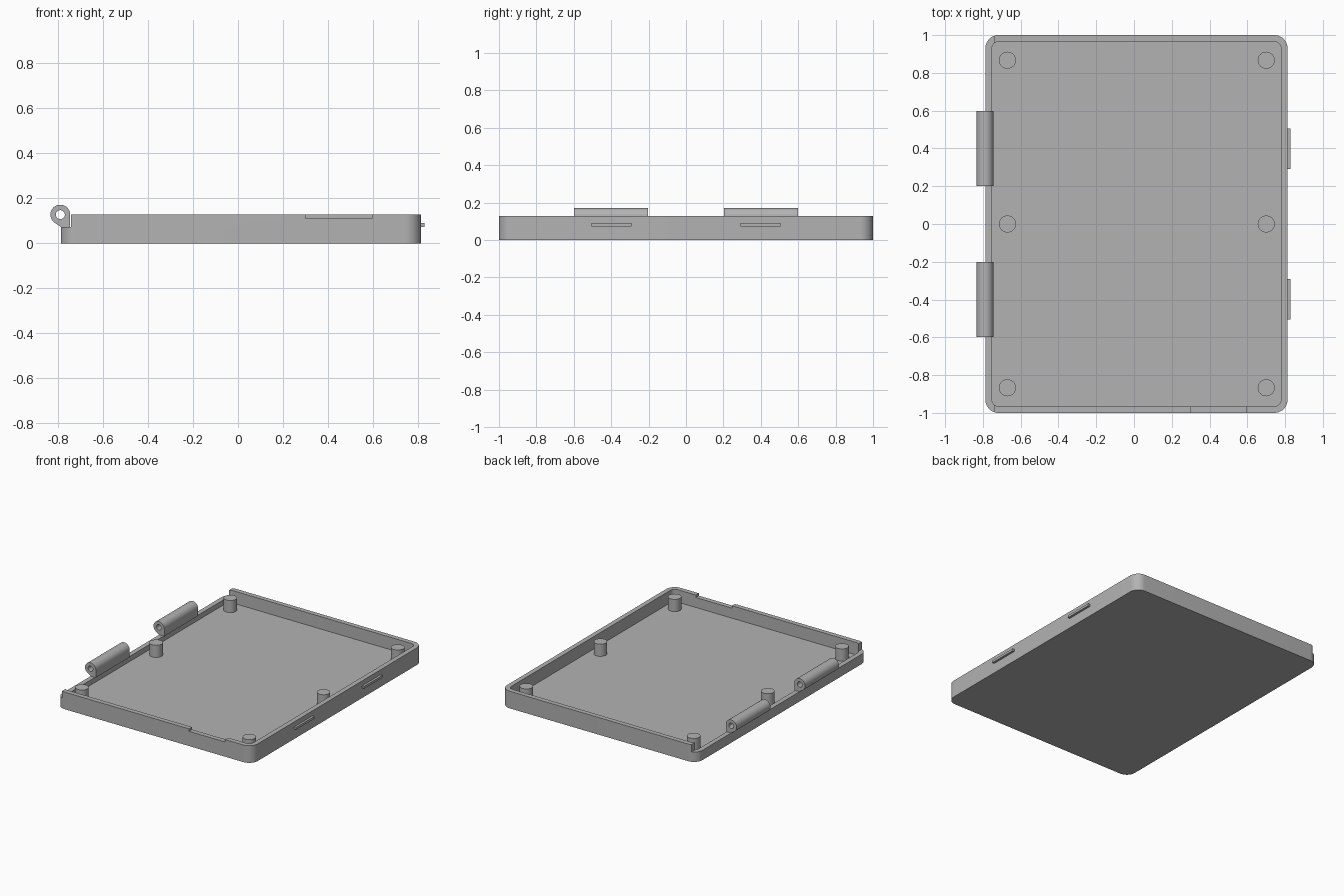
import bpy
import bmesh
from math import cos, sin, pi, radians
from mathutils import Vector

cube = bpy.data.objects.get("Cube")
if cube:
    bpy.data.objects.remove(cube, do_unlink=True)

grey = bpy.data.materials.new("plain grey")
grey.use_nodes = True
grey.diffuse_color = (0.45, 0.45, 0.45, 1)
grey.node_tree.nodes["Principled BSDF"].inputs["Base Color"].default_value = grey.diffuse_color

# Tray dimensions
LEFT, RIGHT, DEPTH = -0.787, 0.813, 1.0
HEIGHT, WALL, RADIUS = 0.127, 0.035, 0.07
LEDGE = 0.073
HINGE_X, HINGE_R = -0.789, 0.044


def arc(cx, cy, r, start, end, steps):
    """Points along a circular arc, angles in degrees."""
    angles = [radians(start + (end - start) * i / steps) for i in range(steps + 1)]
    return [(cx + r * cos(a), cy + r * sin(a)) for a in angles]


def circle(cx, cy, r, sides):
    return arc(cx, cy, r, 0, 360, sides)[:-1]


def rect(x0, x1, y0, y1):
    return [(x0, y0), (x1, y0), (x1, y1), (x0, y1)]


def rounded_rect(x0, x1, y0, y1, r):
    corners = [(x1 - r, y1 - r), (x0 + r, y1 - r), (x0 + r, y0 + r), (x1 - r, y0 + r)]
    return [p for i, (x, y) in enumerate(corners)
            for p in arc(x, y, r, i * 90, i * 90 + 90, 12)]


def prism(name, outline, start, end, axis="Z"):
    """Extrude a 2D outline along Z, or an XZ outline along Y."""
    bm = bmesh.new()
    place = (lambda u, v: (u, v, start)) if axis == "Z" else (lambda u, v: (u, start, v))
    face = bm.faces.new([bm.verts.new(place(u, v)) for u, v in outline])
    grown = bmesh.ops.extrude_face_region(bm, geom=[face])["geom"]
    step = Vector((0, 0, end - start)) if axis == "Z" else Vector((0, end - start, 0))
    bmesh.ops.translate(bm, vec=step, verts=[g for g in grown if isinstance(g, bmesh.types.BMVert)])
    bmesh.ops.recalc_face_normals(bm, faces=bm.faces)
    mesh = bpy.data.meshes.new(name)
    bm.to_mesh(mesh)
    bm.free()
    mesh.materials.append(grey)
    obj = bpy.data.objects.new(name, mesh)
    bpy.context.collection.objects.link(obj)
    return obj


def activate(obj):
    bpy.ops.object.select_all(action="DESELECT")
    obj.select_set(True)
    bpy.context.view_layer.objects.active = obj


def cut(obj, cutter):
    """Subtract the cutter from the object and discard it."""
    cutter.hide_render = True
    activate(obj)
    mod = obj.modifiers.new("cut", "BOOLEAN")
    mod.operation, mod.solver, mod.object = "DIFFERENCE", "EXACT", cutter
    bpy.ops.object.modifier_apply(modifier=mod.name)
    bpy.data.objects.remove(cutter, do_unlink=True)


def smooth(obj):
    activate(obj)
    bpy.ops.object.shade_smooth_by_angle(angle=radians(30))


# Tray with hollow, lowered hinge side and front notch
tray = prism("tray", rounded_rect(LEFT, RIGHT, -DEPTH, DEPTH, RADIUS), 0, HEIGHT)
inside = rounded_rect(LEFT + WALL, RIGHT - WALL, -DEPTH + WALL, DEPTH - WALL, RADIUS - WALL)
cut(tray, prism("hollow_cutter", inside, WALL, 0.3))
cut(tray, prism("ledge_cutter", rect(-1, -0.742, -1.2, 1.2), LEDGE, 0.3))
cut(tray, prism("notch_cutter", rect(0.3, 0.595, -1.2, -0.95), 0.109, 0.3))
smooth(tray)

# Screw posts
for row, y in (("front", -0.867), ("middle", 0), ("back", 0.867)):
    for side, x in (("right", -0.67), ("left", 0.70)):
        smooth(prism(f"{row}_{side}_post", circle(x, y, 0.045, 40), WALL - 0.005, 0.125))

# Hinge knuckles on the ledge, and latch ridges on the opposite wall
for place, s in (("front", -1), ("back", 1)):
    outline = arc(HINGE_X, HEIGHT, HINGE_R, 0, 236, 36)
    outline += [(LEFT, LEDGE), (HINGE_X + HINGE_R, LEDGE)]
    hinge = prism(f"{place}_hinge", outline, s * 0.4 - 0.198, s * 0.4 + 0.198, "Y")
    cut(hinge, prism("pin_cutter", circle(HINGE_X, HEIGHT, 0.02, 32), -1, 1, "Y"))
    smooth(hinge)
    prism(f"{place}_latch_ridge",
          rect(RIGHT - 0.01, 0.829, s * 0.398 - 0.107, s * 0.398 + 0.107), LEDGE, 0.09)
